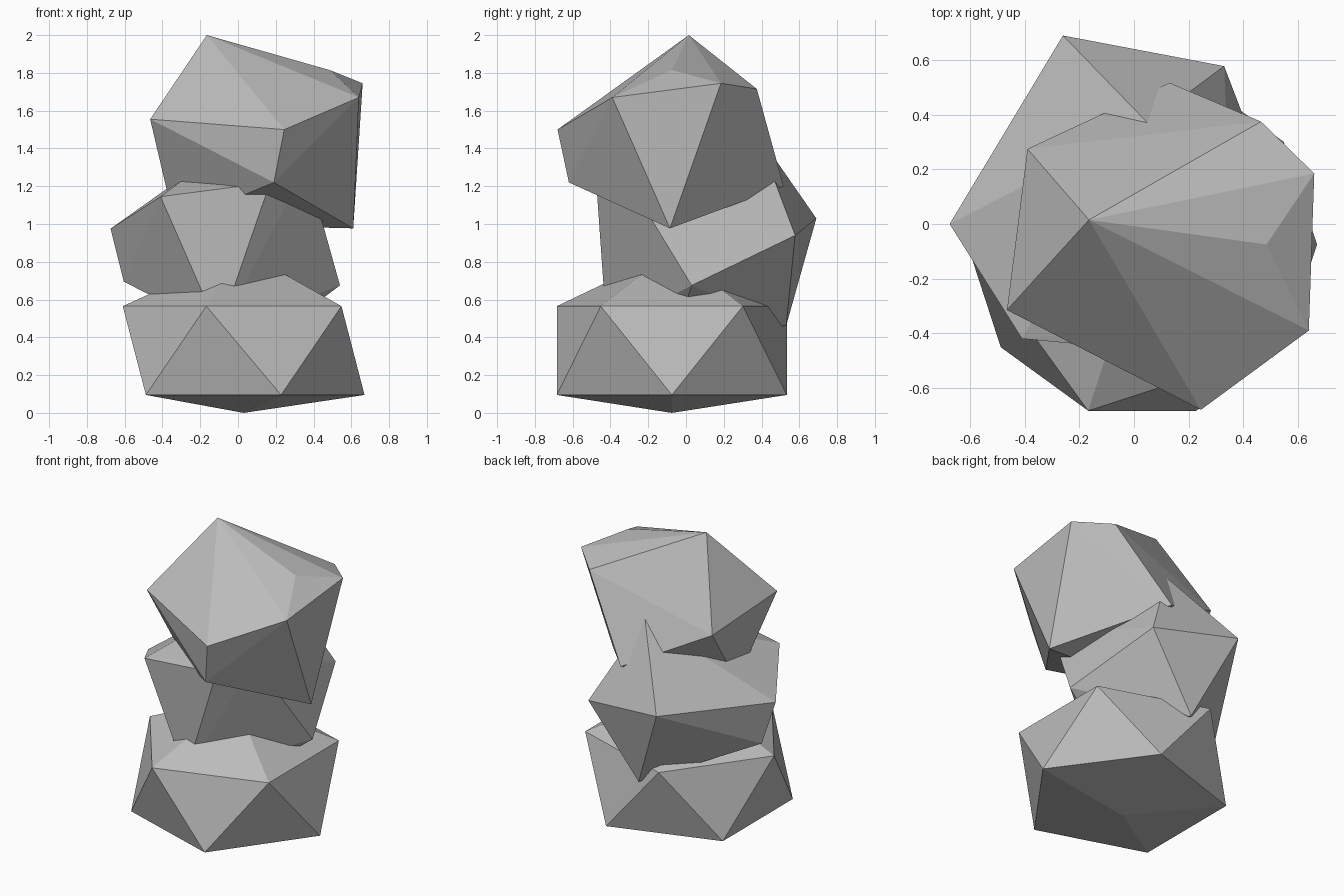
import bpy
import bmesh
from math import cos, sin, radians

cube = bpy.data.objects.get("Cube")
if cube:
    bpy.data.objects.remove(cube, do_unlink=True)

# One plain stone colour
stone = bpy.data.materials.new("stone_grey")
stone.use_nodes = True
stone.diffuse_color = (0.5, 0.5, 0.5, 1)
shader = stone.node_tree.nodes["Principled BSDF"]
shader.inputs["Base Color"].default_value = (0.5, 0.5, 0.5, 1)
shader.inputs["Roughness"].default_value = 0.9


def make_rock(name, corners):
    """Flat-faced boulder: the convex hull of its corner points."""
    mesh = bpy.data.meshes.new(name)
    bm = bmesh.new()
    for corner in corners:
        bm.verts.new(corner)
    hull = bmesh.ops.convex_hull(bm, input=bm.verts[:])
    spare = {g for key in ("geom_interior", "geom_unused") for g in hull[key]
             if isinstance(g, bmesh.types.BMVert)}
    if spare:
        bmesh.ops.delete(bm, geom=list(spare), context="VERTS")
    bmesh.ops.recalc_face_normals(bm, faces=bm.faces[:])
    bm.to_mesh(mesh)
    bm.free()
    mesh.materials.append(stone)
    rock = bpy.data.objects.new(name, mesh)
    bpy.context.collection.objects.link(rock)
    return rock


def ring(centre, radius, height, turn):
    """Five corners evenly spaced around an upright axis."""
    angles = [radians(turn + 72 * i) for i in range(5)]
    return [(centre[0] + radius * cos(a), centre[1] + radius * sin(a), height)
            for a in angles]


# Lower rock: regular, with a flattened underside
base = (0.03, -0.075)
make_rock("lower_rock",
          ring(base, 0.64, 0.095, 0) + ring(base, 0.64, 0.565, 36)
          + [(*base, 0), (*base, 0.856)])

# Middle rock: tilted, leaning to the back
make_rock("middle_rock", [
    # shoulders
    (-0.675, 0, 0.975), (-0.26, 0.69, 1.03), (0.33, 0.578, 0.94),
    (-0.41, -0.42, 1.145), (0.17, -0.475, 1.22),
    # crown, buried in the upper rock
    (0.365, -0.35, 1.3), (0.05, 0.37, 1.49),
    # lower corners
    (-0.605, 0.05, 0.695), (-0.015, 0.53, 0.46), (0.54, 0.03, 0.675),
    (-0.1, -0.42, 0.437), (0.2, -0.05, 0.42),
])

# Upper rock: tilted, leaning to the front
make_rock("upper_rock", [
    # peak and crown
    (-0.165, 0.015, 2), (0.485, -0.075, 1.815), (0.66, 0.185, 1.745),
    (0.64, -0.39, 1.67), (0.465, 0.375, 1.715),
    # waist
    (-0.465, -0.315, 1.555), (0.245, -0.68, 1.5), (-0.39, 0.275, 1.458),
    # underside
    (0.19, -0.62, 1.22), (0.61, -0.085, 0.977), (0.13, 0.517, 1.2),
    (-0.335, -0.07, 1),
])
